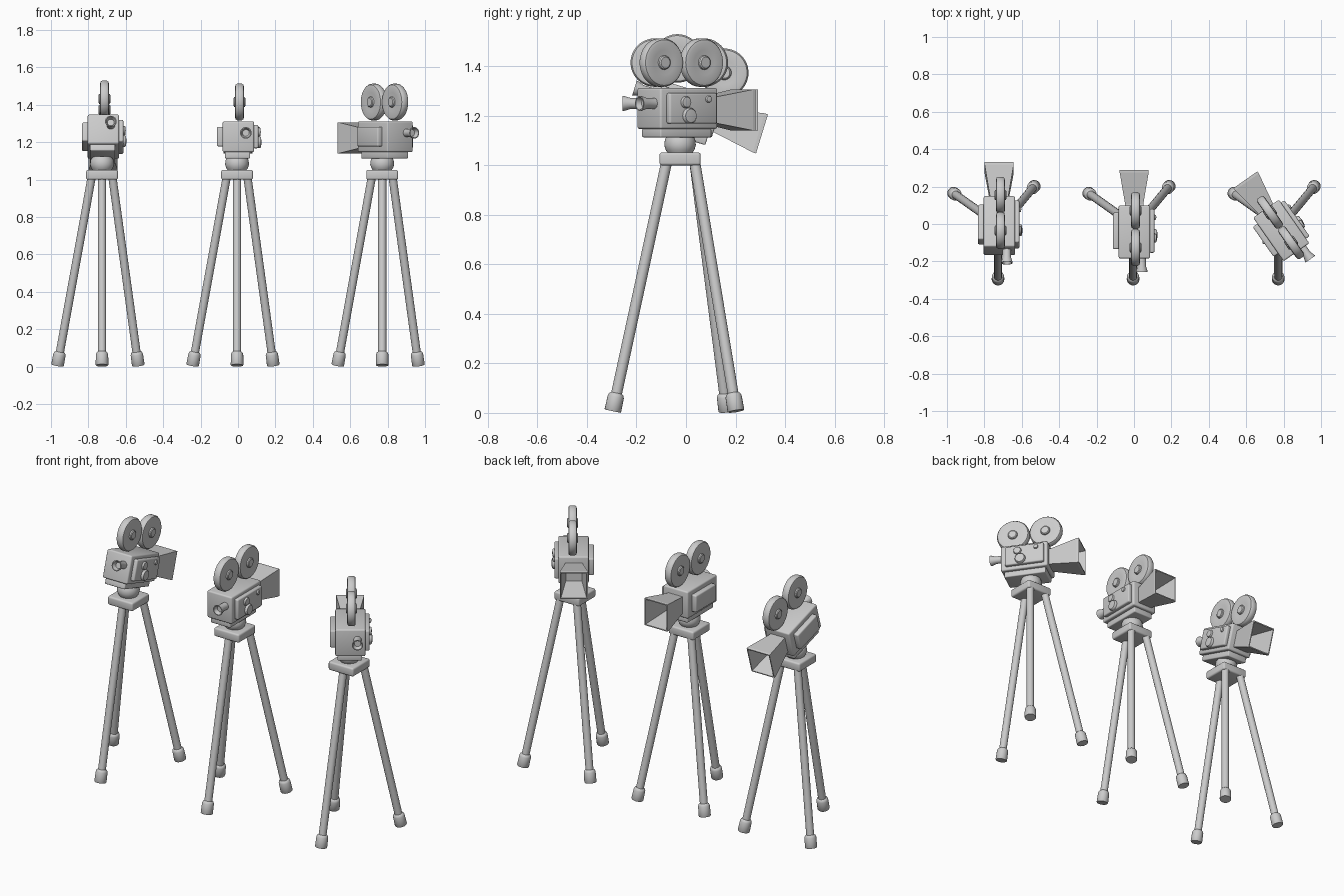
import bpy, bmesh, math
from mathutils import Matrix, Vector

if "Cube" in bpy.data.objects:
    bpy.data.objects.remove(bpy.data.objects["Cube"])

PIVOT_Z = 1.118


def finish(bm, name, M, smooth=True, bevel=0.0):
    me = bpy.data.meshes.new(name)
    if bevel:
        bmesh.ops.bevel(bm, geom=bm.edges[:], offset=bevel, segments=3,
                        profile=0.5, affect='EDGES')
    bmesh.ops.recalc_face_normals(bm, faces=bm.faces[:])
    bm.transform(M)
    bm.to_mesh(me)
    bm.free()
    ob = bpy.data.objects.new(name, me)
    bpy.context.collection.objects.link(ob)
    if smooth:
        bpy.ops.object.select_all(action='DESELECT')
        ob.select_set(True)
        bpy.context.view_layer.objects.active = ob
        bpy.ops.object.shade_smooth_by_angle(angle=math.radians(35))
    return ob


def box(name, M, lo, hi, bevel=0.008):
    lo, hi = Vector(lo), Vector(hi)
    bm = bmesh.new()
    bmesh.ops.create_cube(bm, size=1)
    bm.transform(Matrix.Translation((lo + hi) / 2) @ Matrix.Diagonal((*(hi - lo), 1)))
    return finish(bm, name, M, bevel=bevel)


def lathe(name, M, origin, axis, profile, n=32, scale=(1, 1), turn=0.0, smooth=True):
    """Revolve (radius, height) points about an axis through origin."""
    bm = bmesh.new()
    rings = []
    for r, h in profile:
        if r == 0:
            rings.append([bm.verts.new((0, 0, h))])
        else:
            rings.append([bm.verts.new((r * scale[0] * math.cos(turn + 2 * math.pi * i / n),
                                        r * scale[1] * math.sin(turn + 2 * math.pi * i / n), h))
                          for i in range(n)])
    for a, b in zip(rings, rings[1:]):
        for i in range(n):
            j = (i + 1) % n
            f = [a[i % len(a)], a[j % len(a)], b[j % len(b)], b[i % len(b)]]
            bm.faces.new(list(dict.fromkeys(f)))
    rot = Vector((0, 0, 1)).rotation_difference(Vector(axis)).to_matrix().to_4x4()
    bm.transform(Matrix.Translation(origin) @ rot)
    return finish(bm, name, M, smooth=smooth)


def tripod(tag, M):
    # legs with rubber feet
    legs = {"front": ((0, -0.055), (0, -0.272)),
            "left": ((-0.056, 0.06), (-0.238, 0.189)),
            "right": ((0.056, 0.06), (0.194, 0.226))}
    for side, (top, foot) in legs.items():
        t, f = Vector((*top, 1.01)), Vector((*foot, 0.007))
        d = t - f
        L = d.length
        lathe(f"{tag}_{side}_leg", M, f, d,
              [(0, 0.05), (0.022, 0.05), (0.022, L), (0, L)], 20)
        lathe(f"{tag}_{side}_foot", M, f, d,
              [(0, 0), (0.032, 0), (0.034, 0.003), (0.033, 0.06), (0.029, 0.07),
               (0.022, 0.075), (0, 0.075)], 20)
    # head plate and swivel neck
    box(f"{tag}_head_plate", M, (-0.085, -0.083, 1.0), (0.085, 0.083, 1.052), 0.01)
    lathe(f"{tag}_swivel_neck", M, (0, 0, 0), (0, 0, 1),
          [(0, 1.045), (0.046, 1.045), (0.058, 1.062), (0.064, 1.082),
           (0.061, 1.105), (0.05, 1.125), (0, 1.125)])


def camera(tag, M):
    M = M @ Matrix.Translation((0, 0, -PIVOT_Z))
    # housing, base and side panels
    box(f"{tag}_housing", M, (-0.077, -0.16, 1.147), (0.091, 0.124, 1.312), 0.009)
    box(f"{tag}_base", M, (-0.064, -0.145, 1.113), (0.07, 0.108, 1.15), 0.006)
    box(f"{tag}_left_panel", M, (-0.107, -0.11, 1.178), (-0.07, 0.085, 1.282), 0.008)
    box(f"{tag}_right_panel", M, (0.085, -0.13, 1.168), (0.114, 0.105, 1.292), 0.008)
    # knobs on the right side
    for i, (y, z, r, h) in enumerate([(-0.052, 1.255, 0.024, 0.014),
                                      (-0.035, 1.2, 0.032, 0.018),
                                      (0.06, 1.267, 0.014, 0.012)]):
        lathe(f"{tag}_knob_{i + 1}", M, (0.11, y, z), (1, 0, 0),
              [(0, 0), (r, 0), (r, h * 0.6), (r * 0.85, h), (0, h + 0.003)], 24)
    # eyepiece with flared cup
    lathe(f"{tag}_eyepiece", M, (0.047, -0.15, 1.25), (0, -1, 0),
          [(0, 0), (0.022, 0), (0.022, 0.05), (0.031, 0.078), (0.031, 0.083),
           (0.026, 0.083), (0.018, 0.06), (0, 0.06)], 28)
    # hollow square lens hood
    s = math.sqrt(2)
    lathe(f"{tag}_lens_hood", M, (0.006, 0, 1.2235), (0, 1, 0),
          [(0, 0.11), (0.05 * s, 0.11), (0.05 * s, 0.13), (0.08 * s, 0.3),
           (0.08 * s, 0.314), (0.074 * s, 0.314), (0.046 * s, 0.15), (0, 0.15)],
          4, scale=(0.97, 1.03), turn=math.pi / 4, smooth=False)
    # film reels
    half = [(0, 0.031), (0.022, 0.031), (0.027, 0.027), (0.029, 0.02),
            (0.05, 0.021), (0.08, 0.024), (0.092, 0.021), (0.098, 0.012)]
    prof = half + [(r, -h) for r, h in reversed(half)]
    for part, y in (("rear", -0.102), ("front", 0.096)):
        lathe(f"{tag}_{part}_reel", M, (0.013, y, 1.415), (1, 0, 0), prof, 48)


# three cameras: one tilted down, one level, one turned sideways
for tag, x, pose in (("left", -0.727, Matrix.Rotation(math.radians(-17), 4, 'X')),
                     ("middle", -0.005, Matrix.Identity(4)),
                     ("right", 0.771, Matrix.Rotation(math.radians(35), 4, 'Z'))):
    stand = Matrix.Translation((x, -0.024, 0))
    tripod(tag, stand)
    camera(tag, stand @ Matrix.Translation((0, 0, PIVOT_Z)) @ pose)
